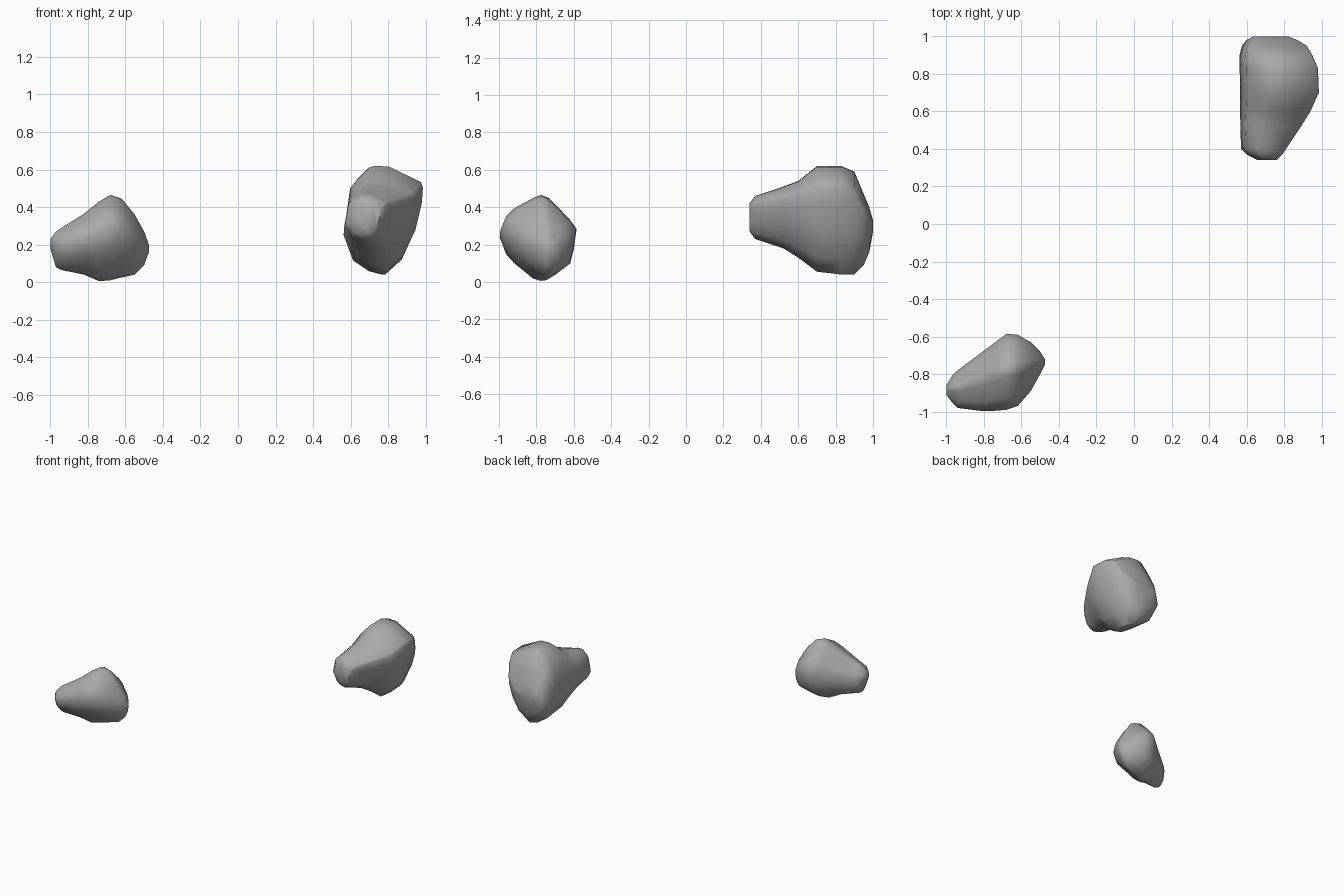
import bpy
import bmesh
from math import radians
from mathutils import Vector

default_cube = bpy.data.objects.get("Cube")
if default_cube:
    bpy.data.objects.remove(default_cube, do_unlink=True)

# One plain stone colour
stone = bpy.data.materials.new("stone_grey")
stone.use_nodes = True
stone_colour = (0.40, 0.40, 0.40, 1.0)
stone.diffuse_color = stone_colour
stone.node_tree.nodes["Principled BSDF"].inputs["Base Color"].default_value = stone_colour


def normalised(outline):
    """Rescale an outline so both of its coordinates run from zero to one."""
    us = [p[0] for p in outline]
    vs = [p[1] for p in outline]
    width, height = max(us) - min(us), max(vs) - min(vs)
    return [((u - min(us)) / width, (v - min(vs)) / height) for u, v in outline]


def build_rock(name, outline, stations, place):
    """Loft an irregular outline through stations of varying width and height.

    Each station holds: position along the axis, side range, height range.
    The place function turns (along, side, height) into a world position.
    """
    section = normalised(outline)
    bm = bmesh.new()
    rings = []
    for along, side_min, side_max, low, high in stations:
        ring = []
        for u, v in section:
            side = side_min + u * (side_max - side_min)
            height = low + v * (high - low)
            ring.append(bm.verts.new(Vector(place(along, side, height))))
        rings.append(ring)

    # Skin between neighbouring rings, then close both ends
    for ring, following in zip(rings, rings[1:]):
        for i in range(len(ring)):
            j = (i + 1) % len(ring)
            bm.faces.new((ring[i], ring[j], following[j], following[i]))
    bm.faces.new(rings[0])
    bm.faces.new(rings[-1])
    bmesh.ops.triangulate(bm, faces=bm.faces[:])
    bmesh.ops.recalc_face_normals(bm, faces=bm.faces[:])

    mesh = bpy.data.meshes.new(name)
    bm.to_mesh(mesh)
    bm.free()
    mesh.materials.append(stone)
    rock = bpy.data.objects.new(name, mesh)
    bpy.context.collection.objects.link(rock)

    # Soft surface with only the hardest chips left sharp
    bpy.ops.object.select_all(action="DESELECT")
    rock.select_set(True)
    bpy.context.view_layer.objects.active = rock
    bpy.ops.object.shade_smooth_by_angle(angle=radians(50))
    return rock


# Large rock: its narrow nose points to the front
build_rock(
    "large_rock",
    [(.565, .26), (.6, .5), (.64, .55), (.7, .61), (.74, .62), (.81, .615), (.98, .53),
     (.99, .5), (.985, .42), (.95, .27), (.88, .12), (.79, .04), (.71, .06), (.62, .12)],
    [(.34, .66, .76, .27, .42), (.37, .6, .79, .23, .46), (.4, .57, .81, .22, .47),
     (.52, .567, .89, .18, .51), (.6, .565, .94, .13, .54), (.7, .565, .985, .055, .62),
     (.83, .563, .98, .04, .62), (.9, .563, .95, .04, .59), (.95, .575, .92, .09, .47),
     (.98, .6, .87, .16, .4), (1.0, .64, .82, .27, .33)],
    lambda along, side, height: (side, along, height),
)

# Small rock: its narrow nose points to the right
build_rock(
    "small_rock",
    [(-1, .28), (-.97, .35), (-.93, .39), (-.82, .45), (-.78, .465), (-.74, .45), (-.63, .34),
     (-.585, .28), (-.6, .17), (-.62, .09), (-.7, .03), (-.75, 0), (-.8, .015), (-.88, .08),
     (-.96, .17)],
    [(-1, -.91, -.86, .18, .23), (-.97, -.95, -.81, .08, .27), (-.94, -.98, -.78, .065, .29),
     (-.82, -.995, -.69, .04, .365), (-.74, -.995, -.63, .005, .43), (-.68, -.99, -.585, .01, .465),
     (-.62, -.97, -.59, .025, .445), (-.55, -.89, -.63, .04, .36), (-.5, -.8, -.68, .09, .27),
     (-.475, -.75, -.72, .16, .2)],
    lambda along, side, height: (along, side, height),
)
